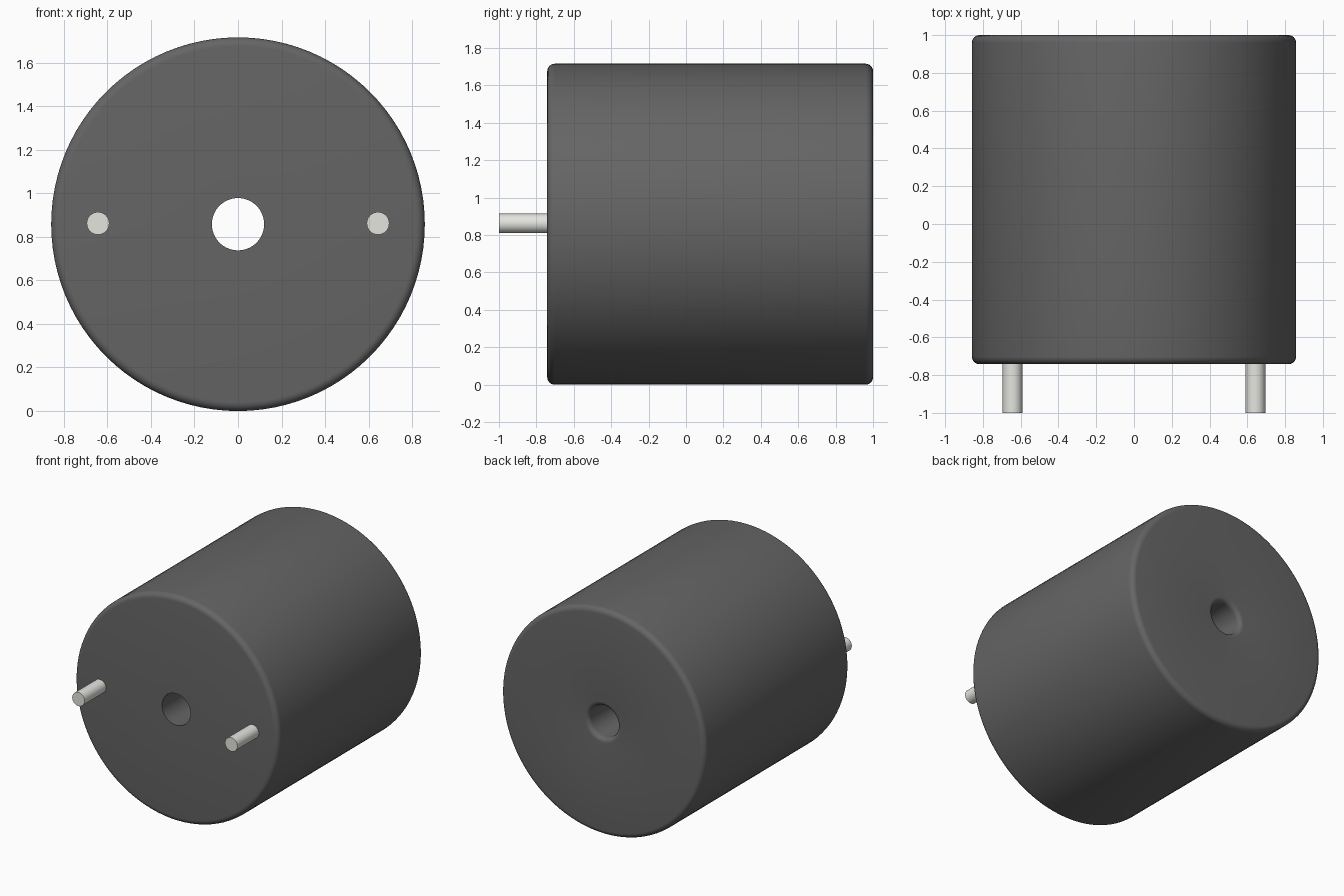
import bpy, bmesh, math
from mathutils import Matrix, Vector

if "Cube" in bpy.data.objects:
    bpy.data.objects.remove(bpy.data.objects["Cube"])

R, HOLE, AXIS_Z = 0.858, 0.12, 0.858
FRONT, BACK = -0.742, 1.0
FILLET, HOLE_FILLET = 0.04, 0.035
SEG = 96


def material(name, colour):
    mat = bpy.data.materials.new(name)
    mat.diffuse_color = (*colour, 1)
    mat.use_nodes = True
    mat.node_tree.nodes["Principled BSDF"].inputs["Base Color"].default_value = mat.diffuse_color
    return mat


def finish(bm, name, mat):
    bmesh.ops.recalc_face_normals(bm, faces=bm.faces)
    mesh = bpy.data.meshes.new(name)
    bm.to_mesh(mesh)
    bm.free()
    obj = bpy.data.objects.new(name, mesh)
    bpy.context.collection.objects.link(obj)
    mesh.materials.append(mat)
    bpy.ops.object.select_all(action='DESELECT')
    obj.select_set(True)
    bpy.context.view_layer.objects.active = obj
    bpy.ops.object.shade_smooth_by_angle(angle=math.radians(35))
    return obj


def arc(cr, cy, r, start, end, n=6):
    angles = [math.radians(start + (end - start) * i / n) for i in range(n + 1)]
    return [(cr + r * math.cos(a), cy + r * math.sin(a)) for a in angles]


dark = material("dark_plastic", (0.13, 0.13, 0.13))
metal = material("pin_metal", (0.78, 0.78, 0.74))

# Housing: closed (radius, y) profile lathed round the y axis
profile = [(HOLE, FRONT)]
profile += arc(R - FILLET, FRONT + FILLET, FILLET, -90, 0)
profile += arc(R - FILLET, BACK - FILLET, FILLET, 0, 90)
profile += arc(HOLE + HOLE_FILLET, BACK - HOLE_FILLET, HOLE_FILLET, 90, 180)
bm = bmesh.new()
verts = [bm.verts.new((r, y, AXIS_Z)) for r, y in profile]
edges = [bm.edges.new((v, verts[i - 1])) for i, v in enumerate(verts)]
bmesh.ops.spin(bm, geom=verts + edges, cent=(0, 0, AXIS_Z), axis=(0, 1, 0),
               angle=math.tau, steps=SEG, use_merge=True)
bmesh.ops.remove_doubles(bm, verts=bm.verts, dist=1e-5)
finish(bm, "housing", dark)

# Two terminal pins set into the front face
PIN_BACK = FRONT + 0.01
for side, label in ((-1, "left"), (1, "right")):
    bm = bmesh.new()
    place = (Matrix.Translation(Vector((side * 0.643, (PIN_BACK - 1) / 2, AXIS_Z + 0.004)))
             @ Matrix.Rotation(math.pi / 2, 4, 'X'))
    bmesh.ops.create_cone(bm, cap_ends=True, segments=32, radius1=0.052,
                          radius2=0.052, depth=PIN_BACK + 1, matrix=place)
    finish(bm, f"{label}_pin", metal)
